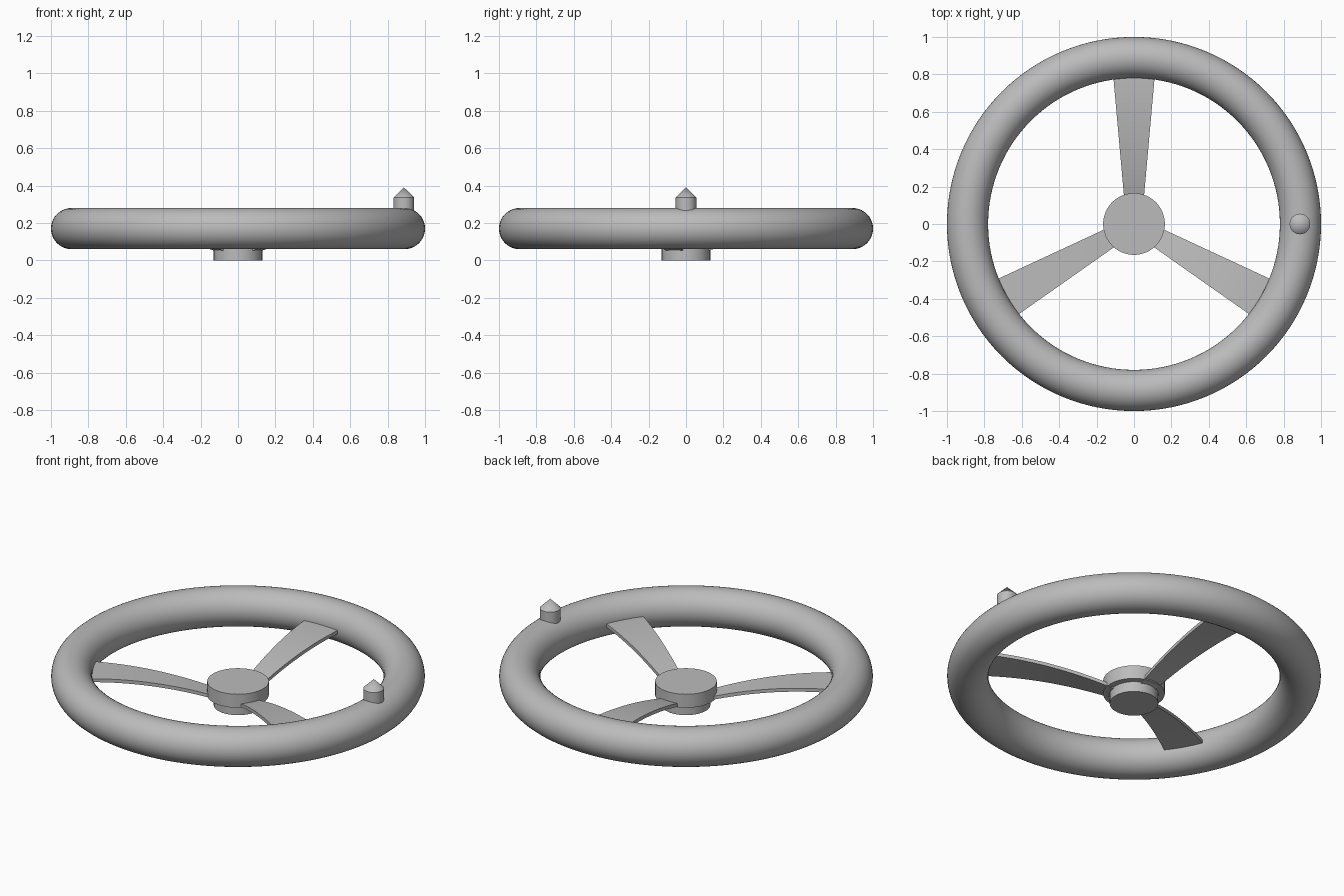
import bpy, bmesh, math
from mathutils import Matrix, Vector

if "Cube" in bpy.data.objects:
    bpy.data.objects.remove(bpy.data.objects["Cube"])

metal = bpy.data.materials.new("grey_metal")
metal.diffuse_color = (0.5, 0.5, 0.5, 1)
metal.use_nodes = True
metal.node_tree.nodes["Principled BSDF"].inputs["Base Color"].default_value = metal.diffuse_color


def finish(obj, name):
    obj.name = name
    obj.data.materials.append(metal)
    bpy.ops.object.select_all(action='DESELECT')
    bpy.context.view_layer.objects.active = obj
    obj.select_set(True)
    bpy.ops.object.shade_smooth_by_angle(angle=math.radians(30))


def lathe(name, profile, x=0, steps=64):
    """Spin a closed (radius, z) outline around a vertical axis at x."""
    bm = bmesh.new()
    verts = [bm.verts.new((r, 0, z)) for r, z in profile]
    edges = [bm.edges.new(pair) for pair in zip(verts, verts[1:])]
    bmesh.ops.spin(bm, geom=verts + edges, cent=(0, 0, 0), axis=(0, 0, 1),
                   angle=math.tau, steps=steps)
    bmesh.ops.remove_doubles(bm, verts=bm.verts, dist=1e-4)
    bmesh.ops.recalc_face_normals(bm, faces=bm.faces)
    mesh = bpy.data.meshes.new(name)
    bm.to_mesh(mesh)
    bm.free()
    obj = bpy.data.objects.new(name, mesh)
    obj.location.x = x
    bpy.context.collection.objects.link(obj)
    finish(obj, name)


def spoke(name, angle):
    """Tapered curved blade from the hub out into the rim."""
    bm = bmesh.new()
    turn = Matrix.Rotation(angle, 3, 'Z')
    rings = []
    for i in range(17):
        r = 0.12 + 0.72 * i / 16
        t = (r - 0.165) / 0.615
        half = 0.055 + 0.055 * t
        top = 0.174 - 0.088 * (1 - t) ** 2
        rings.append([bm.verts.new(turn @ Vector((r, y, z))) for y, z in
                      ((-half, top), (half, top),
                       (half, top - 0.02), (-half, top - 0.02))])
    for a, b in zip(rings, rings[1:]):
        for k in range(4):
            n = (k + 1) % 4
            bm.faces.new((a[k], a[n], b[n], b[k]))
    bm.faces.new(rings[0])
    bm.faces.new(rings[-1])
    bmesh.ops.recalc_face_normals(bm, faces=bm.faces)
    mesh = bpy.data.meshes.new(name)
    bm.to_mesh(mesh)
    bm.free()
    obj = bpy.data.objects.new(name, mesh)
    bpy.context.collection.objects.link(obj)
    finish(obj, name)


# Round rim
bpy.ops.mesh.primitive_torus_add(major_radius=0.89, minor_radius=0.11,
                                 major_segments=128, minor_segments=40,
                                 location=(0, 0, 0.17))
finish(bpy.context.object, "rim")

# Stepped hub: wide disc on a narrower boss
lathe("hub", [(0, 0), (0.13, 0), (0.13, 0.06), (0.165, 0.06),
              (0.165, 0.14), (0, 0.14)])

# Three spokes, one pointing straight back
for i, degrees in enumerate((90, 210, 330)):
    spoke(f"spoke_{i + 1}", math.radians(degrees))

# Pointed peg on the right of the rim
lathe("peg", [(0, 0.2), (0.055, 0.2), (0.055, 0.336), (0, 0.39)],
      x=0.887, steps=48)
